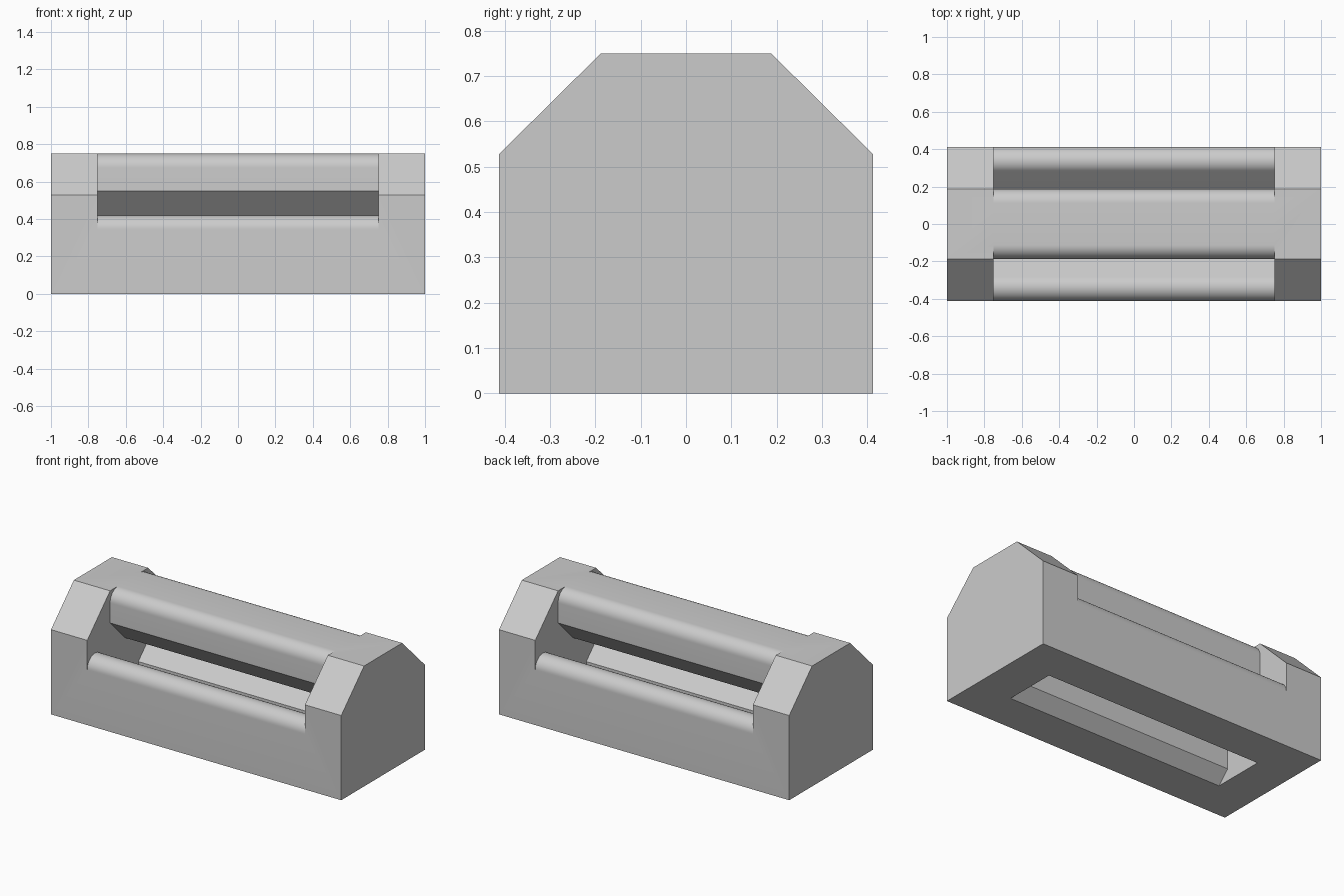
import bpy
import bmesh
from math import sin, cos, radians

old = bpy.data.objects.get("Cube")
if old:
    bpy.data.objects.remove(old, do_unlink=True)

grey = bpy.data.materials.new("light_grey")
grey.use_nodes = True
grey.diffuse_color = (0.6, 0.6, 0.6, 1)
grey.node_tree.nodes["Principled BSDF"].inputs["Base Color"].default_value = (0.6, 0.6, 0.6, 1)


def arc(cy, cz, r, start, end, steps):
    angles = [radians(start + (end - start) * i / steps) for i in range(steps + 1)]
    return [(cy + r * cos(a), cz + r * sin(a)) for a in angles]


def prism(name, half, half_length):
    """Mirror a half profile in y, then extrude it along x."""
    profile = half + [(-y, z) for y, z in reversed(half)]
    bm = bmesh.new()
    face = bm.faces.new([bm.verts.new((-half_length, y, z)) for y, z in profile])
    out = bmesh.ops.extrude_face_region(bm, geom=[face])
    moved = [v for v in out["geom"] if isinstance(v, bmesh.types.BMVert)]
    bmesh.ops.translate(bm, verts=moved, vec=(2 * half_length, 0, 0))
    bmesh.ops.recalc_face_normals(bm, faces=bm.faces)
    mesh = bpy.data.meshes.new(name)
    bm.to_mesh(mesh)
    bm.free()
    mesh.materials.append(grey)
    obj = bpy.data.objects.new(name, mesh)
    bpy.context.collection.objects.link(obj)
    return obj


# Solid body with chamfered shoulders
body = prism("vent_body", [(0.4125, 0), (0.4125, 0.5275), (0.1875, 0.75)], 1)

# Y-shaped air channel: flared foot, throat, rounded lip, then the top bar
channel = [(0.215, -0.05), (0.09, 0.075), (0.09, 0.2035)]
channel += reversed(arc(0.3375, 0.345, 0.075, 0, 135, 18))
channel += [(0.5, 0.345), (0.5, 0.9), (0.1125, 0.9)]
channel += reversed(arc(0.1125, 0.675, 0.075, 0, 90, 12))
channel += [(0.1875, 0.55), (0.0375, 0.4)]
cutter = prism("channel_cutter", channel, 0.75)
cutter.hide_render = True

# Cut the channel and keep only the flat edges sharp
cut = body.modifiers.new("channel", "BOOLEAN")
cut.operation = "DIFFERENCE"
cut.solver = "EXACT"
cut.object = cutter
bpy.ops.object.select_all(action="DESELECT")
body.select_set(True)
bpy.context.view_layer.objects.active = body
bpy.ops.object.modifier_apply(modifier=cut.name)
bpy.data.objects.remove(cutter, do_unlink=True)
bpy.ops.object.shade_smooth_by_angle(angle=radians(30))
